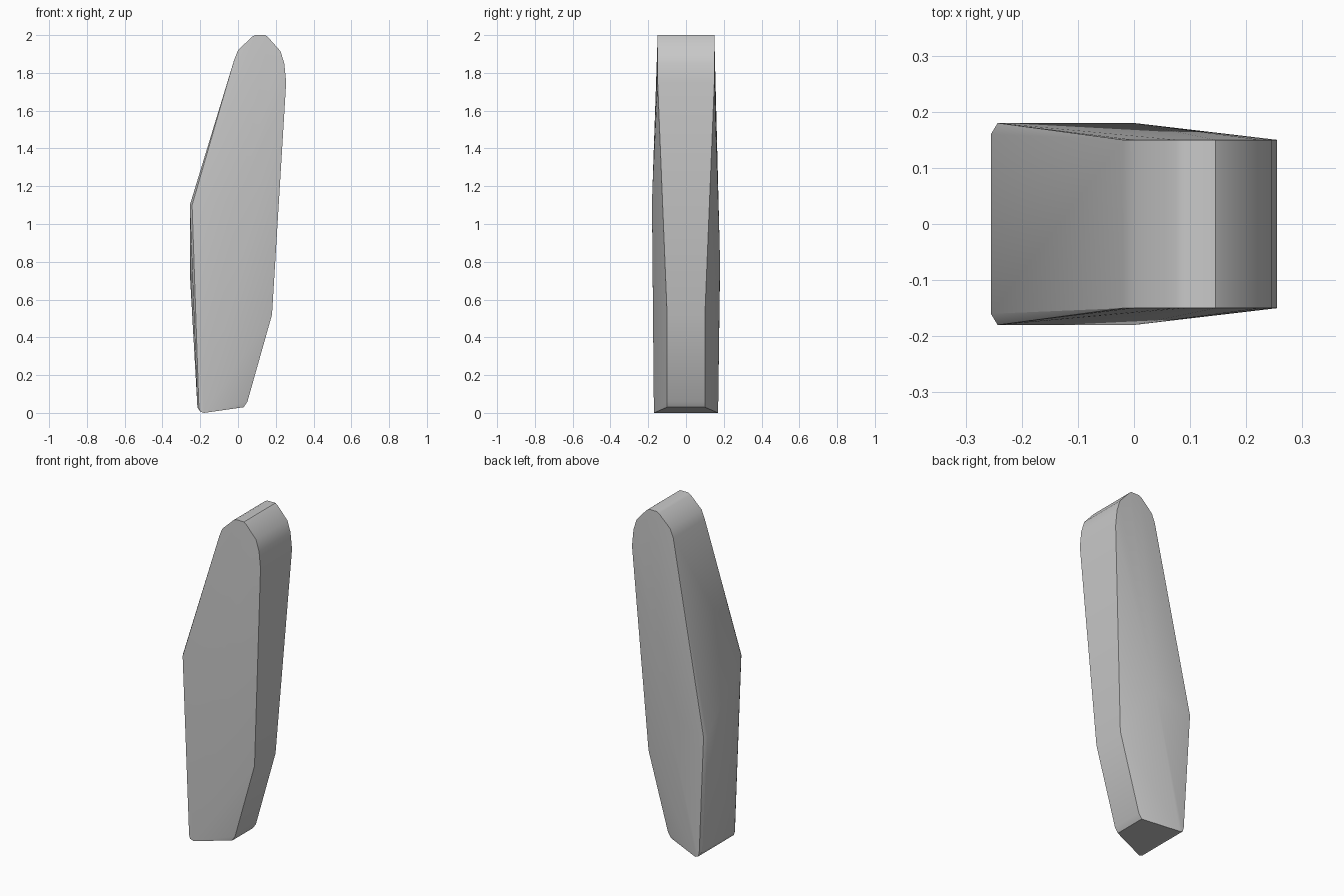
import bpy
import bmesh
import math

cube = bpy.data.objects.get("Cube")
if cube:
    bpy.data.objects.remove(cube, do_unlink=True)

# Outline of the slab: x, z and half thickness at each corner
crown = [(-0.02, 1.87), (0.0, 1.92), (0.075, 1.992), (0.092, 2.0), (0.145, 2.0),
         (0.16, 1.988), (0.225, 1.915), (0.245, 1.85), (0.255, 1.75)]
outline = [(x, z, 0.15) for x, z in crown]
outline += [(0.18, 0.52, 0.10), (0.05, 0.06, 0.10), (0.03, 0.03, 0.10)]
outline += [(-0.18, 0.0, 0.17), (-0.20, 0.007, 0.17), (-0.207, 0.03, 0.17),
            (-0.215, 0.03, 0.155)]

bm = bmesh.new()
for x, z, y in outline:
    for side in (-1, 1):
        bm.verts.new((x, side * y, z))

# Chamfered left corner and swollen middle, set lower on the back than the front
for side, corner_z, swell_z in ((-1, 1.10, 1.12), (1, 0.74, 0.81)):
    bm.verts.new((-0.255, side * 0.16, corner_z))
    bm.verts.new((-0.243, side * 0.18, corner_z))
    bm.verts.new((0.0, side * 0.18, swell_z))

# Wrap all corners in one closed faceted skin
bmesh.ops.convex_hull(bm, input=bm.verts)
loose = [v for v in bm.verts if not v.link_faces]
bmesh.ops.delete(bm, geom=loose, context="VERTS")
bmesh.ops.dissolve_limit(bm, angle_limit=math.radians(0.5),
                         verts=bm.verts, edges=bm.edges)
bmesh.ops.recalc_face_normals(bm, faces=bm.faces)

mesh = bpy.data.meshes.new("stone_slab")
bm.to_mesh(mesh)
bm.free()
slab = bpy.data.objects.new("stone_slab", mesh)
bpy.context.collection.objects.link(slab)

# Plain light grey stone
grey = (0.58, 0.58, 0.58, 1.0)
stone = bpy.data.materials.new("grey_stone")
stone.use_nodes = True
stone.diffuse_color = grey
stone.node_tree.nodes["Principled BSDF"].inputs["Base Color"].default_value = grey
mesh.materials.append(stone)

# Soft broad faces with crisp borders
bpy.ops.object.select_all(action="DESELECT")
slab.select_set(True)
bpy.context.view_layer.objects.active = slab
bpy.ops.object.shade_smooth_by_angle(angle=math.radians(27))
